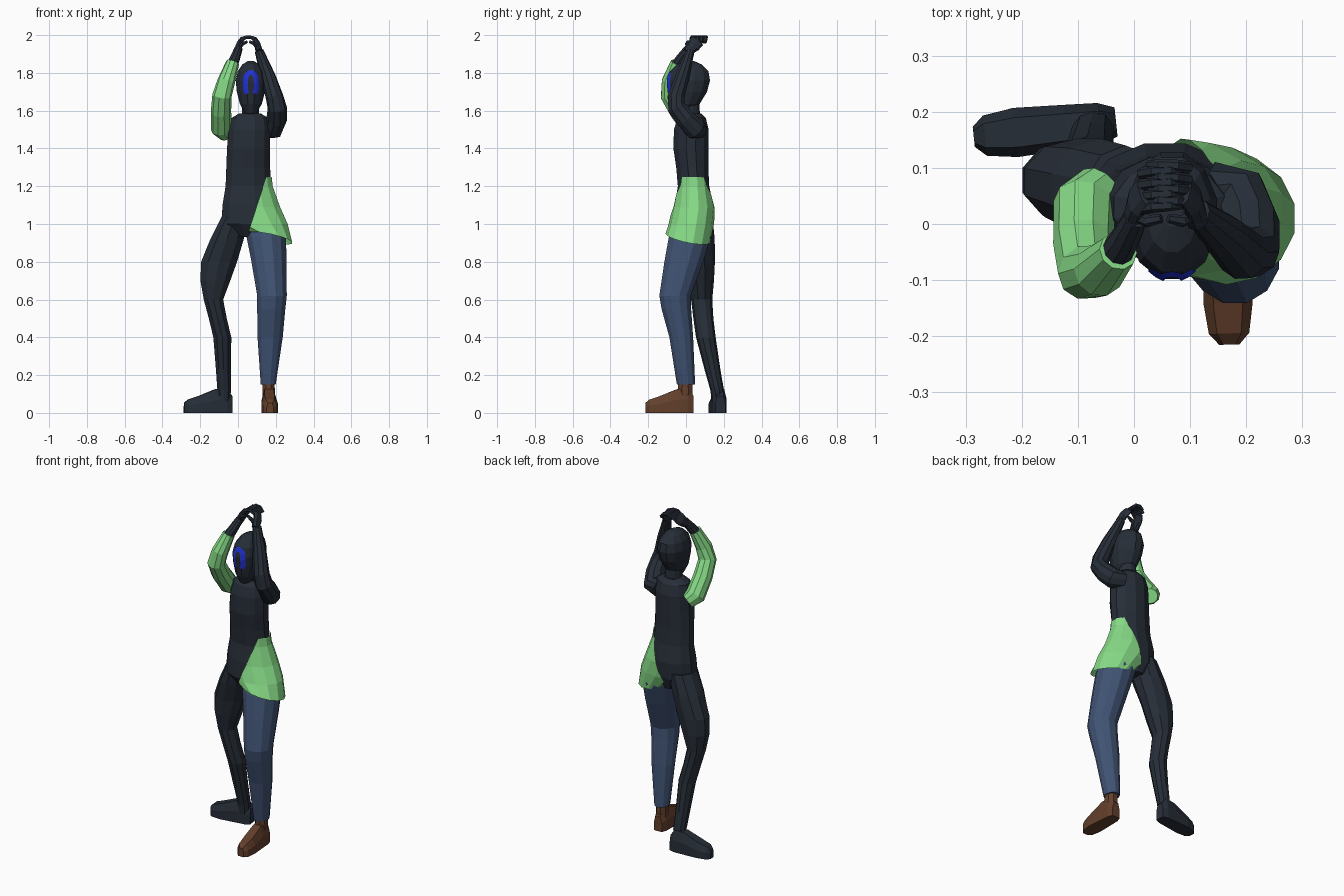
import bpy, bmesh, math
from mathutils import Vector
from mathutils.bvhtree import BVHTree

if "Cube" in bpy.data.objects:
    bpy.data.objects.remove(bpy.data.objects["Cube"])


def material(name, rgb):
    m = bpy.data.materials.new(name)
    m.diffuse_color = (*rgb, 1)
    m.use_nodes = True
    m.node_tree.nodes["Principled BSDF"].inputs["Base Color"].default_value = m.diffuse_color
    return m


DARK = material("dark_navy", (0.020, 0.027, 0.039))
GREEN = material("light_green", (0.24, 0.70, 0.24))
DENIM = material("denim_blue", (0.052, 0.088, 0.175))
BROWN = material("shoe_brown", (0.125, 0.050, 0.024))
BLUE = material("bright_blue", (0.016, 0.033, 0.68))


def finish(name, bm, mat):
    bmesh.ops.recalc_face_normals(bm, faces=bm.faces)
    me = bpy.data.meshes.new(name)
    bm.to_mesh(me)
    bm.free()
    me.materials.append(mat)
    ob = bpy.data.objects.new(name, me)
    bpy.context.collection.objects.link(ob)
    return ob


def skin(rings, caps=True):
    """Bridge equal-length rings of points into a flat-faced shell."""
    bm = bmesh.new()
    vs = [[bm.verts.new(p) for p in r] for r in rings]
    n = len(vs[0])
    for a, b in zip(vs, vs[1:]):
        for i in range(n):
            j = (i + 1) % n
            bm.faces.new((a[i], a[j], b[j], b[i]))
    if caps:
        bm.faces.new(vs[0])
        bm.faces.new(vs[-1])
    return bm


def level_rings(rows, n=12):
    """Horizontal ellipses from rows of x, y, z, rx, ry."""
    angles = [math.tau * (i + 0.5) / n for i in range(n)]
    return [[(x + rx * math.cos(a), y + ry * math.sin(a), z) for a in angles]
            for x, y, z, rx, ry in rows]


def loft(name, rows, mat, n=12):
    return finish(name, skin(level_rings(rows, n)), mat)


def tube(name, rows, mat, n=10, hint=(1, 0, 0)):
    """Limb along a path, rows of x, y, z, width radius, depth radius."""
    pts = [Vector(r[:3]) for r in rows]
    rings = []
    for k, p in enumerate(pts):
        t = (pts[min(k + 1, len(pts) - 1)] - pts[max(k - 1, 0)]).normalized()
        h = Vector(hint)
        u = (h - t * h.dot(t)).normalized()
        v = t.cross(u)
        ru, rv = rows[k][3], rows[k][-1]
        rings.append([p + u * ru * math.cos(math.tau * i / n) + v * rv * math.sin(math.tau * i / n)
                      for i in range(n)])
    return finish(name, skin(rings), mat)


def foot(name, heel, toe, mat):
    heel, toe = Vector((*heel, 0)), Vector((*toe, 0))
    d = (toe - heel).normalized()
    side = Vector((-d.y, d.x, 0))
    rings = []
    for t, w, top in [(0, .026, .09), (.03, .037, .13), (.09, .040, .125),
                      (.18, .044, .088), (.235, .036, .07), (.255, .018, .052)]:
        outline = [(-w, .0), (w, .0), (w, top * .55), (w * .6, top), (-w * .6, top), (-w, top * .55)]
        rings.append([heel + d * t + side * s + Vector((0, 0, z)) for s, z in outline])
    return finish(name, skin(rings), mat)


# Torso and neck
loft("torso", [(.05, .045, .93, .05, .07), (.053, .037, 1.0, .145, .105), (.055, .042, 1.1, .142, .105),
               (.055, .04, 1.2, .125, .086), (.054, .033, 1.3, .12, .088), (.056, .026, 1.4, .118, .096),
               (.06, .028, 1.5, .115, .095), (.063, .03, 1.56, .102, .078), (.063, .03, 1.585, .06, .052)],
     DARK)
loft("neck", [(.063, .032, 1.54, .054, .052), (.066, .025, 1.59, .047, .05), (.068, .02, 1.66, .048, .05)], DARK)

# Head, rows of height, front y, back y, half width
HX = .068
head = loft("head", [(HX, (f + b) / 2, z, w, (b - f) / 2) for z, f, b, w in [
    (1.585, -.062, .02, .03), (1.635, -.085, .075, .06), (1.70, -.096, .115, .077),
    (1.76, -.102, .131, .083), (1.81, -.088, .122, .071), (1.845, -.052, .085, .046),
    (1.862, -.005, .045, .018)]], DARK)

# Painted arch on the face: a thin ribbon wrapped onto the head
bm = bmesh.new()
bm.from_mesh(head.data)
bvh = BVHTree.FromBMesh(bm)
bm.free()
arch = [(-.022, 1.69), (-.029, 1.715), (-.029, 1.745), (-.027, 1.775)]
arch += [(-.026 * math.cos(a), 1.775 + .027 * math.sin(a)) for a in (.5, 1.05, 1.57, 2.09, 2.64)]
arch += [(-x, z) for x, z in reversed(arch[:4])]
bm = bmesh.new()
rows = []
for k, (x, z) in enumerate(arch):
    a, b = Vector(arch[max(k - 1, 0)]), Vector(arch[min(k + 1, len(arch) - 1)])
    t = (b - a).normalized()
    row = []
    for s in (-.013, 0, .013):
        px, pz = HX + x - t.y * s, z + t.x * s
        hit = bvh.ray_cast(Vector((px, -1, pz)), Vector((0, 1, 0)))[0]
        row.append(bm.verts.new((px, hit.y - .005 if hit else -.08, pz)))
    rows.append(row)
for a, b in zip(rows, rows[1:]):
    for i in range(2):
        bm.faces.new((a[i], a[i + 1], b[i + 1], b[i]))
finish("face_arch", bm, BLUE)

# Dark leg with turned-out foot
loft("bare_leg", [(-.015, .05, 1.04, .075, .09), (-.058, .062, .92, .093, .09), (-.1, .075, .8, .1, .078),
                  (-.12, .078, .7, .083, .07), (-.13, .083, .6, .054, .056), (-.107, .092, .5, .05, .053),
                  (-.083, .105, .4, .05, .052), (-.077, .14, .23, .042, .042),
                  (-.073, .165, .12, .038, .036), (-.075, .17, .06, .034, .034)], DARK, 10)
foot("turned_foot", (-.032, .182), (-.288, .155), DARK)

# Trouser leg with shoe
loft("trouser_leg", [(.14, .03, 1.02, .085, .10), (.15, .02, .93, .108, .115), (.164, -.012, .8, .096, .106),
                     (.18, -.058, .62, .081, .086), (.176, -.051, .55, .077, .081),
                     (.17, -.025, .4, .069, .065), (.16, 0, .15, .041, .05)], DENIM)
loft("shoe_ankle", [(.16, -.004, .18, .034, .04), (.162, -.004, .12, .036, .042), (.162, -.004, .05, .036, .04)],
     BROWN, 8)
foot("shoe", (.162, .04), (.17, -.215), BROWN)

# Hip cloth: flared shell cut along a slanting plane, with a sloping hem
rings = level_rings([(.055, .038, 1.28, .123, .088), (.055, .04, 1.2, .132, .094), (.062, .042, 1.09, .165, .114),
                     (.105, .028, 1.0, .162, .12), (.165, .01, .925, .124, .118)], 14)
rings[-1] = [(x, y, z - .2 * (x - .165) - .2 * (y - .01)) for x, y, z in rings[-1]]
bm = skin(rings, caps=False)
for co, no in [((.055, 0, .96), (1, 0, -.33)), ((0, 0, 1.25), (0, 0, -1))]:
    bmesh.ops.bisect_plane(bm, geom=bm.verts[:] + bm.edges[:] + bm.faces[:],
                           plane_co=co, plane_no=no, clear_inner=True)
finish("hip_cloth", bm, GREEN)

# Raised arms
tube("green_sleeve", [(-.06, .068, 1.475, .042), (-.088, .035, 1.505, .056), (-.09, -.035, 1.595, .054),
                      (-.085, -.086, 1.68, .051), (-.062, -.083, 1.755, .047), (-.028, -.048, 1.855, .035)],
     GREEN)
tube("sleeve_forearm", [(-.034, -.055, 1.835, .031), (-.015, -.025, 1.88, .027), (.003, .012, 1.93, .022)], DARK)
tube("bare_arm", [(.13, .065, 1.5, .05), (.187, .045, 1.507, .058), (.205, 0, 1.555, .055),
                  (.208, -.048, 1.615, .051), (.194, -.053, 1.67, .047), (.16, -.02, 1.78, .039),
                  (.112, .022, 1.915, .024)], DARK)

# Clasped hands with interlaced fingers
CX = .055
for side, label in ((-1, "sleeve"), (1, "bare")):
    def at(x, y, z, *r):
        return (CX + side * x, y, z, *r)
    tube(label + "_palm", [at(.058, .005, 1.91, .024, .02), at(.05, .04, 1.945, .036, .017),
                           at(.036, .062, 1.97, .036, .012)], DARK, 8, (0, 1, -.5))
    tube(label + "_thumb", [at(.05, .015, 1.93, .012), at(.03, .005, 1.955, .011), at(.006, .01, 1.965, .008)],
         DARK, 6, (0, 1, 0))
    for k in range(4):
        y = .032 + .021 * k + .005 * side
        tube(label + "_finger_%d" % (k + 1), [at(.042, y, 1.963, .011), at(.02, y + .004, 1.987, .011),
                                              at(-.01, y + .006, 1.99, .010), at(-.03, y + .006, 1.975, .007)],
             DARK, 6, (0, 1, 0))
